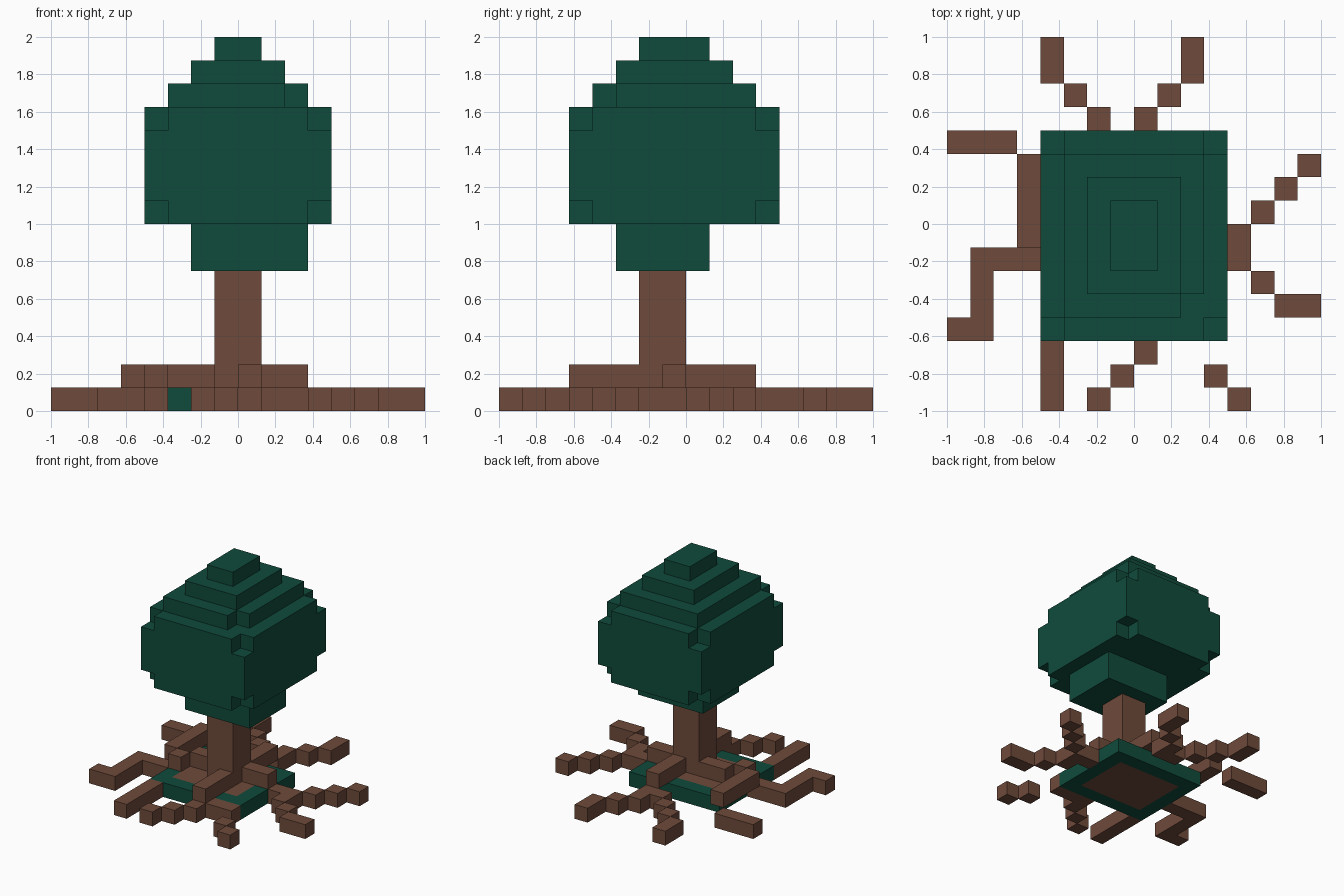
import bpy
import bmesh
from math import radians
from mathutils import Vector

UNIT = 0.125  # size of one cube

cube = bpy.data.objects.get("Cube")
if cube:
    bpy.data.objects.remove(cube, do_unlink=True)


def make_material(name, color):
    mat = bpy.data.materials.new(name)
    mat.use_nodes = True
    mat.diffuse_color = color
    bsdf = next(n for n in mat.node_tree.nodes if n.type == 'BSDF_PRINCIPLED')
    bsdf.inputs["Base Color"].default_value = color
    bsdf.inputs["Roughness"].default_value = 0.9
    return mat


leaf = make_material("leaf green", (0.005, 0.07, 0.044, 1))
bark = make_material("bark brown", (0.158, 0.069, 0.043, 1))


def block(x0, x1, y0, y1, z0, z1):
    """Set of unit cells inside a box."""
    return {(x, y, z) for x in range(x0, x1) for y in range(y0, y1) for z in range(z0, z1)}


def build(name, cells, mat):
    """Skin a set of cells with outer faces only, merging flat areas."""
    bm = bmesh.new()
    for cell in cells:
        for axis in range(3):
            for side in (0, 1):
                near = list(cell)
                near[axis] += 2 * side - 1
                if tuple(near) in cells:
                    continue
                u, v = (axis + 1) % 3, (axis + 2) % 3
                corners = []
                for a, b in ((0, 0), (1, 0), (1, 1), (0, 1)):
                    p = Vector(cell)
                    p[axis] += side
                    p[u] += a
                    p[v] += b
                    corners.append(bm.verts.new(p * UNIT))
                bm.faces.new(corners if side else corners[::-1])
    bmesh.ops.remove_doubles(bm, verts=bm.verts, dist=0.001)
    bmesh.ops.dissolve_limit(bm, angle_limit=radians(1), verts=bm.verts, edges=bm.edges)
    mesh = bpy.data.meshes.new(name)
    bm.to_mesh(mesh)
    bm.free()
    mesh.materials.append(mat)
    obj = bpy.data.objects.new(name, mesh)
    bpy.context.collection.objects.link(obj)
    return obj


# Canopy: large block without its eight corners, stepped crown, lower tuft
crown = block(-4, 4, -5, 4, 8, 13)
crown -= {(x, y, z) for x in (-4, 3) for y in (-5, 3) for z in (8, 12)}
crown |= block(-3, 3, -4, 3, 13, 14) - {(2, -4, 13)}
crown |= block(-2, 2, -3, 2, 14, 15)
crown |= block(-1, 1, -2, 1, 15, 16)
crown |= block(-2, 3, -3, 1, 6, 8)
build("canopy", crown, leaf)

# Trunk on its soil patch, framed by a ring of grass
soil = block(-3, 2, -3, 1, 0, 1)
build("soil_patch", soil, bark)
build("grass_ring", block(-4, 3, -4, 2, 0, 1) - soil, leaf)
build("trunk", block(-1, 1, -2, 0, 1, 6), bark)

# Raised root arms leaving the trunk
arms = {
    "front_root_arm": block(0, 1, -5, -2, 1, 2),
    "back_root_arm": block(0, 1, 0, 3, 1, 2),
    "left_root_arm": block(1, 3, -1, 0, 1, 2),
    "right_root_arm": block(-3, -1, -1, 0, 1, 2) | block(-4, -3, -2, -1, 1, 2)
    | block(-5, -4, -1, 3, 1, 2),
}
for name, cells in arms.items():
    build(name, cells, bark)


# Ground roots: chains of (x0, x1, y0, y1) runs lying on the ground
ground_roots = {
    "front_root": [(0, 3, -5, -4), (0, 1, -6, -5), (-1, 0, -7, -6), (-2, -1, -8, -7)],
    "front_left_root_tip": [(3, 4, -7, -6), (4, 5, -8, -7)],
    "front_right_root": [(-4, -3, -8, -4)],
    "right_front_root": [(-7, -4, -2, -1), (-7, -6, -4, -2), (-8, -6, -5, -4)],
    "right_back_root": [(-8, -5, 3, 4)],
    "back_root_fork": [(-1, 1, 3, 4)],
    "back_right_root": [(-2, -1, 4, 5), (-3, -2, 5, 6), (-4, -3, 6, 8)],
    "back_left_root": [(0, 1, 4, 5), (1, 2, 5, 6), (2, 3, 6, 8)],
    "left_root_fork": [(3, 4, -1, 0), (4, 5, -2, 0)],
    "left_front_root": [(5, 6, -3, -2), (6, 8, -4, -3)],
    "left_back_root": [(5, 6, 0, 1), (6, 7, 1, 2), (7, 8, 2, 3)],
}
for name, runs in ground_roots.items():
    build(name, set().union(*(block(*run, 0, 1) for run in runs)), bark)
